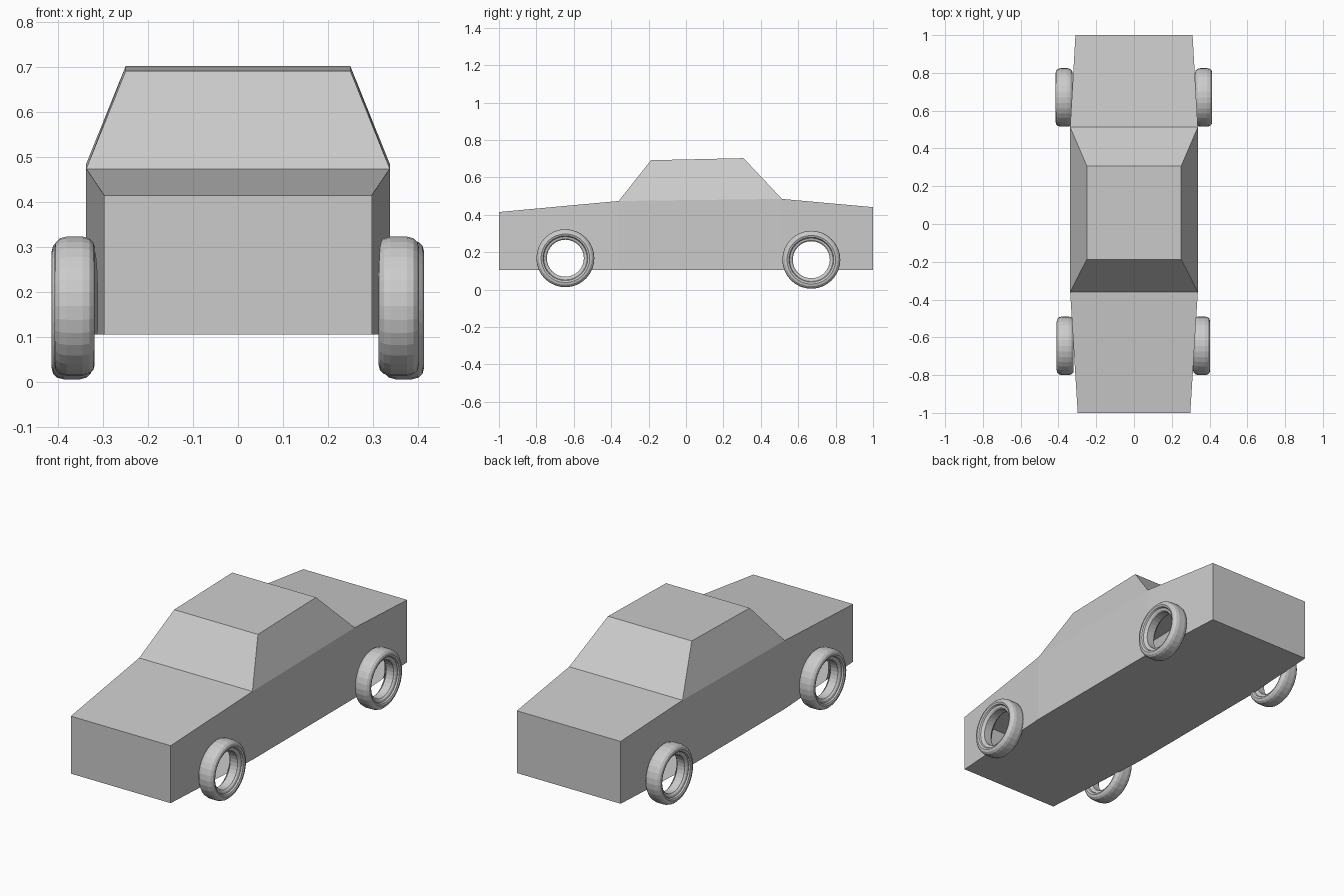
import bpy, bmesh
from math import sin, cos, pi, asin

if "Cube" in bpy.data.objects:
    bpy.data.objects.remove(bpy.data.objects["Cube"])

FLOOR = 0.105
FRONT_WHEEL = (-0.645, 0.168)
REAR_WHEEL = (0.67, 0.160)


def finish(name, bm):
    bmesh.ops.remove_doubles(bm, verts=bm.verts, dist=1e-5)
    bmesh.ops.recalc_face_normals(bm, faces=bm.faces)
    mesh = bpy.data.meshes.new(name)
    bm.to_mesh(mesh)
    bm.free()
    obj = bpy.data.objects.new(name, mesh)
    bpy.context.collection.objects.link(obj)
    return obj


def arch(centre, radius=0.122, steps=14):
    """Side-wall opening behind a wheel, from rear foot to front foot."""
    cy, cz = centre
    a0 = asin((FLOOR - cz) / radius)
    return [(cy + radius * cos(a0 + (pi - 2 * a0) * i / steps),
             cz + radius * sin(a0 + (pi - 2 * a0) * i / steps))
            for i in range(steps + 1)]


# Body shell: (y, half width, top z) at each station along the car
stations = [(-1.0, 0.298, 0.415), (-0.36, 0.338, 0.474),
            (0.513, 0.338, 0.485), (1.0, 0.310, 0.441)]
roof = [(-0.187, 0.25, 0.692), (0.308, 0.25, 0.703)]
openings = [FRONT_WHEEL, None, REAR_WHEEL]

bm = bmesh.new()


def face(points):
    bm.faces.new([bm.verts.new(p) for p in points])


def across(a, za, b, zb):
    """Panel spanning the full width between two stations."""
    face([(-a[1], a[0], za), (a[1], a[0], za), (b[1], b[0], zb), (-b[1], b[0], zb)])


# Floor, bonnet, boot and end panels
for a, b in zip(stations, stations[1:]):
    across(a, FLOOR, b, FLOOR)
across(stations[0], stations[0][2], stations[1], stations[1][2])
across(stations[2], stations[2][2], stations[3], stations[3][2])
for s in (stations[0], stations[3]):
    across(s, FLOOR, s, s[2])

# Windscreen, roof and rear window
cabin = [stations[1], roof[0], roof[1], stations[2]]
for a, b in zip(cabin, cabin[1:]):
    across(a, a[2], b, b[2])

# Side walls with wheel openings, and cabin sides
for side in (-1, 1):
    face([(side * w, y, z) for y, w, z in cabin])
    for a, b, hole in zip(stations, stations[1:], openings):
        outline = [(a[0], FLOOR), (a[0], a[2]), (b[0], b[2]), (b[0], FLOOR)]
        outline += arch(hole) if hole else []
        slope = (b[1] - a[1]) / (b[0] - a[0])
        face([(side * (a[1] + slope * (y - a[0])), y, z) for y, z in outline])
finish("car_body", bm)


# Tyre: half of the cross-section as (axial offset, radius), mirrored and spun
half = [(0.018, 0.155), (0.033, 0.151), (0.042, 0.142), (0.045, 0.130),
        (0.041, 0.120), (0.033, 0.116), (0.030, 0.106), (0.022, 0.099)]
section = half + [(-a, r) for a, r in reversed(half)]


def wheel(name, x, centre, segments=32):
    bm = bmesh.new()
    rings = [[bm.verts.new((a, r * cos(2 * pi * i / segments), r * sin(2 * pi * i / segments)))
              for a, r in section] for i in range(segments)]
    n = len(section)
    for i in range(segments):
        p, q = rings[i], rings[(i + 1) % segments]
        for j in range(n):
            k = (j + 1) % n
            bm.faces.new((p[j], p[k], q[k], q[j]))
    obj = finish(name, bm)
    obj.location = (x, *centre)


wheel("front_left_wheel", 0.358, FRONT_WHEEL)
wheel("front_right_wheel", -0.364, FRONT_WHEEL)
wheel("rear_left_wheel", 0.369, REAR_WHEEL)
wheel("rear_right_wheel", -0.370, REAR_WHEEL)
